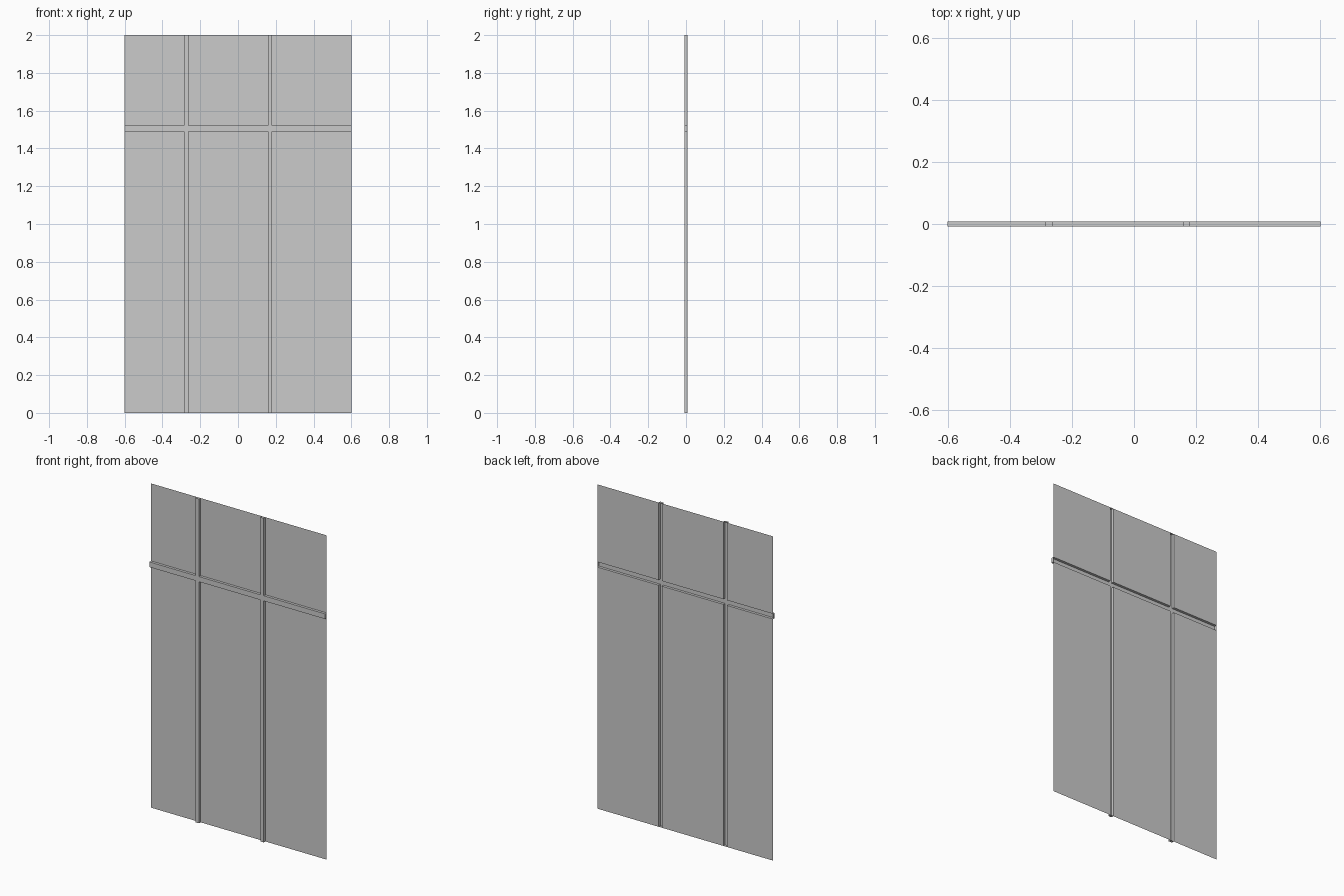
import bpy, bmesh

if "Cube" in bpy.data.objects:
    bpy.data.objects.remove(bpy.data.objects["Cube"])

XS = [-0.6, -0.286, -0.261, 0.159, 0.181, 0.6]   # column breaks
ZS = [0.0, 1.49, 1.522, 2.0]                     # row breaks
BACK, FRONT = 0.008, -0.008                      # sheet plane, raised bar plane


def is_bar(i, j):
    inside = 0 <= i < len(XS) - 1 and 0 <= j < len(ZS) - 1
    return inside and (i in (1, 3) or j == 1)


bm = bmesh.new()


def quad(pts):
    return bm.faces.new([bm.verts.new(p) for p in pts])


# Thin sheet with hollow bars pressed out to the front
for i in range(len(XS) - 1):
    for j in range(len(ZS) - 1):
        x0, x1, z0, z1 = XS[i], XS[i + 1], ZS[j], ZS[j + 1]
        corners = [(x0, z0), (x1, z0), (x1, z1), (x0, z1)]
        bar = is_bar(i, j)
        y = FRONT if bar else BACK
        quad([(x, y, z) for x, z in corners])
        # Side walls and end caps of the bars
        if bar:
            for k, (di, dj) in enumerate([(0, -1), (1, 0), (0, 1), (-1, 0)]):
                if not is_bar(i + di, j + dj):
                    (ax, az), (bx, bz) = corners[k], corners[(k + 1) % 4]
                    quad([(bx, FRONT, bz), (ax, FRONT, az),
                          (ax, BACK, az), (bx, BACK, bz)])

bmesh.ops.remove_doubles(bm, verts=bm.verts, dist=1e-5)
mesh = bpy.data.meshes.new("ribbed_panel")
bm.to_mesh(mesh)
bm.free()
panel = bpy.data.objects.new("ribbed_panel", mesh)
bpy.context.collection.objects.link(panel)
